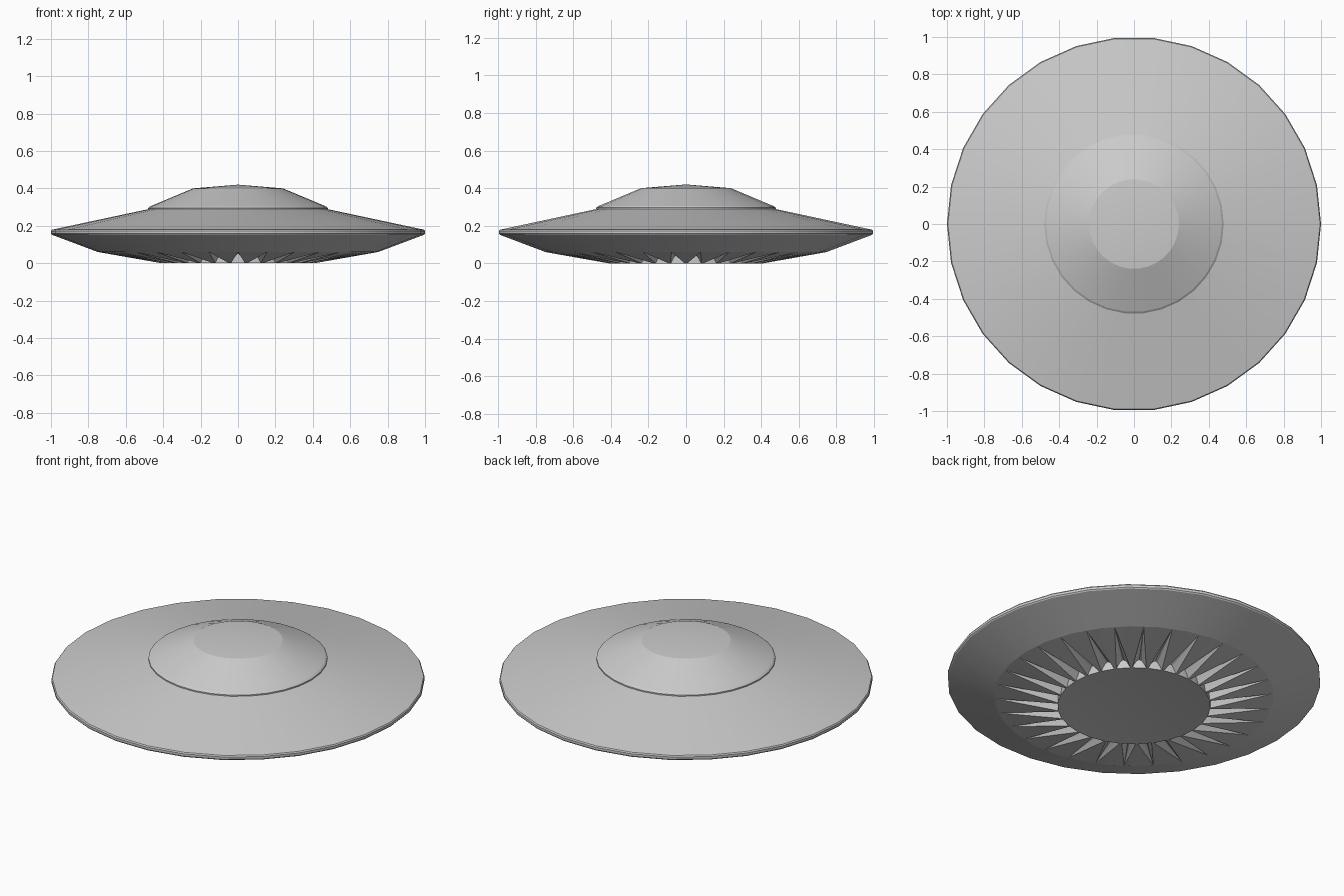
import bpy, bmesh
from math import cos, sin, pi, radians

if "Cube" in bpy.data.objects:
    bpy.data.objects.remove(bpy.data.objects["Cube"])

N = 30  # sides of every round part


def polar(r, a, z):
    return (r * cos(a), r * sin(a), z)


def finish(name, bm, angle=15):
    me = bpy.data.meshes.new(name)
    bm.to_mesh(me)
    bm.free()
    ob = bpy.data.objects.new(name, me)
    bpy.context.collection.objects.link(ob)
    bpy.ops.object.select_all(action='DESELECT')
    ob.select_set(True)
    bpy.context.view_layer.objects.active = ob
    bpy.ops.object.shade_smooth_by_angle(angle=radians(angle))
    return ob


def lathe(name, profile):
    """Revolve (radius, z) points listed from bottom to top."""
    bm = bmesh.new()
    rings = []
    for r, z in profile:
        if r == 0:
            rings.append([bm.verts.new((0, 0, z))] * N)
        else:
            rings.append([bm.verts.new(polar(r, 2 * pi * j / N, z)) for j in range(N)])
    for a, b in zip(rings, rings[1:]):
        for j in range(N):
            k = (j + 1) % N
            quad = [a[j], a[k], b[k], b[j]]
            bm.faces.new(list(dict.fromkeys(quad)))
    return finish(name, bm)


# Saucer hull: sloping underside, thin rim, sloping upper deck
lathe("saucer_hull", [(0.75, 0.06), (0.995, 0.152), (1.0, 0.158), (1.0, 0.172),
                      (0.995, 0.179), (0.465, 0.292)])

# Cabin dome with a small lip and a shallow cap
lathe("cabin_dome", [(0.465, 0.282), (0.48, 0.288), (0.48, 0.296), (0.47, 0.304),
                     (0.24, 0.40), (0, 0.42)])

# Slightly dished base disc with its outer wall
lathe("base_disc", [(0, 0.02), (0.21, 0.02), (0.41, 0), (0.41, 0.055)])

# Ring of tapered grooves, deep at the disc and pointed at the hull
bm = bmesh.new()
STEP, ARCH, DEPTH = 2 * pi / N, 6, 0.05
arches, tips, corners = [], [], []
for j in range(N):
    a0 = j * STEP
    arches.append([bm.verts.new(polar(0.41, a0 + STEP * (0.06 + 0.88 * k / ARCH),
                                      DEPTH * sin(pi * k / ARCH)))
                   for k in range(ARCH + 1)])
    tips.append(bm.verts.new(polar(0.75 * cos(STEP / 2), a0 + STEP / 2, 0.06)))
    corners.append(bm.verts.new(polar(0.75, a0, 0.06)))
for j in range(N):
    for p, q in zip(arches[j], arches[j][1:]):
        bm.faces.new((p, q, tips[j]))
    # ridge between this groove and the previous one
    last, first = arches[j - 1][-1], arches[j][0]
    bm.faces.new((last, first, corners[j]))
    bm.faces.new((last, corners[j], tips[j - 1]))
    bm.faces.new((first, tips[j], corners[j]))
finish("vent_ring", bm, 20)
